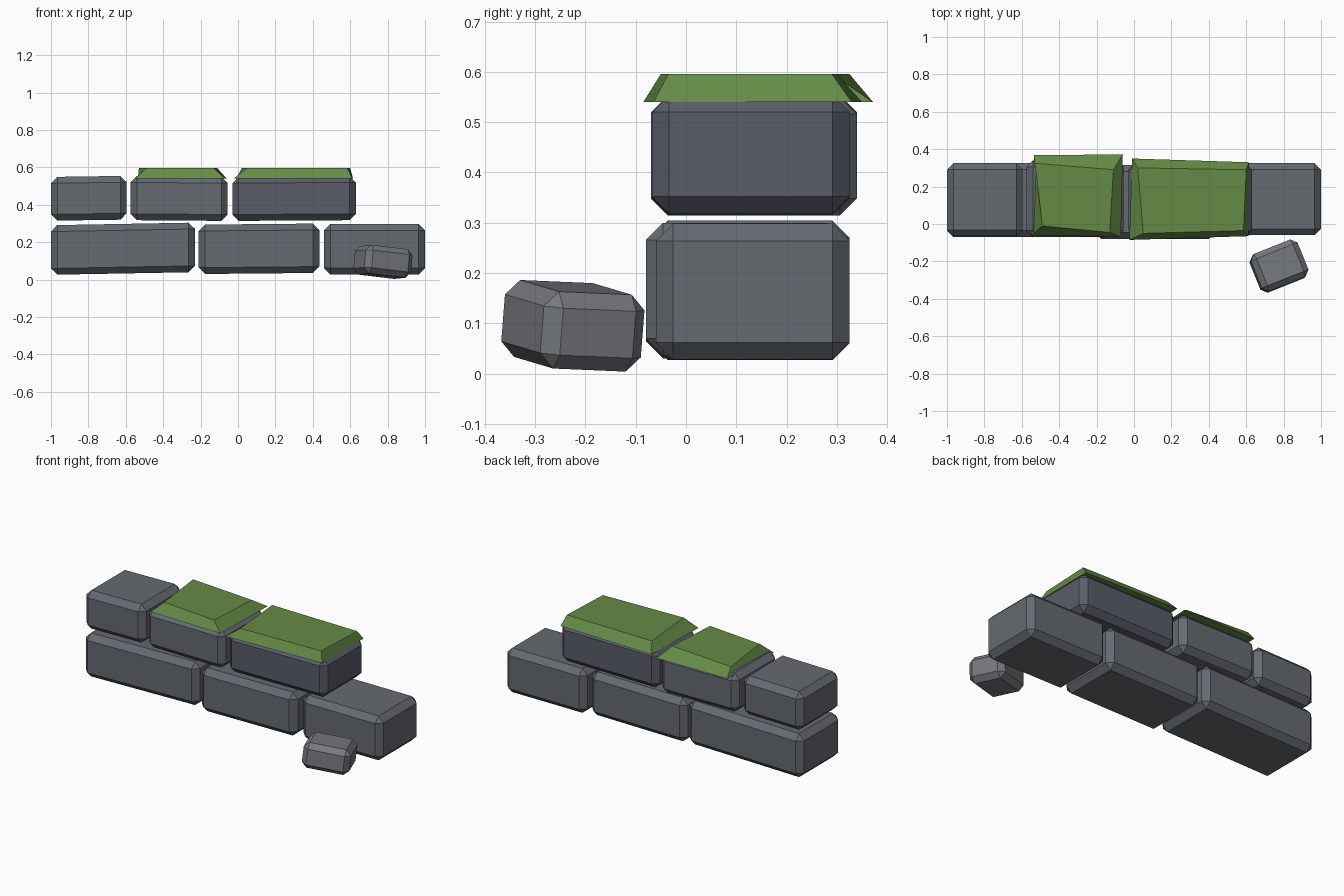
import bpy
from mathutils import Matrix, Vector

if "Cube" in bpy.data.objects:
    bpy.data.objects.remove(bpy.data.objects["Cube"])


def make_mesh(name, verts, faces, color):
    me = bpy.data.meshes.new(name)
    me.from_pydata(verts, [], faces)
    me.materials.append(color)
    ob = bpy.data.objects.new(name, me)
    bpy.context.collection.objects.link(ob)
    return ob


def material(name, rgb):
    m = bpy.data.materials.new(name)
    m.diffuse_color = (*rgb, 1)
    m.use_nodes = True
    m.node_tree.nodes["Principled BSDF"].inputs["Base Color"].default_value = m.diffuse_color
    return m


stone = material("stone", (0.13, 0.145, 0.165))
dark_stone = material("dark_stone", (0.10, 0.11, 0.14))
light_stone = material("light_stone", (0.18, 0.19, 0.205))
moss = material("moss", (0.13, 0.26, 0.06))

# Hexahedron faces: bottom ring 0-3, top ring 4-7
HEX = [(3, 2, 1, 0), (4, 5, 6, 7), (0, 1, 5, 4), (1, 2, 6, 5), (2, 3, 7, 6), (3, 0, 4, 7)]


def block(name, x, y, z, slope=0.0, bevel=0.034, color=stone):
    """Chamfered stone; slope lifts its right end."""
    verts = []
    for k in (0, 1):
        for i, j in ((0, 0), (1, 0), (1, 1), (0, 1)):
            verts.append((x[i], y[j], z[k] + slope * (i - 0.5)))
    ob = make_mesh(name, verts, HEX, color)
    b = ob.modifiers.new("chamfer", 'BEVEL')
    b.width, b.segments, b.limit_method = bevel, 1, 'NONE'
    return ob


# Lower course
block("lower_block_left", (-1.0, -0.23), (-0.07, 0.325), (0.033, 0.298), 0.014)
block("lower_block_middle", (-0.21, 0.435), (-0.08, 0.315), (0.033, 0.297), 0.006)
block("lower_block_right", (0.46, 1.0), (-0.06, 0.325), (0.028, 0.298))

# Upper course
block("upper_block_left", (-1.0, -0.595), (-0.065, 0.325), (0.318, 0.552), 0.006)
block("upper_block_middle", (-0.575, -0.055), (-0.07, 0.34), (0.316, 0.552), -0.004)
block("upper_block_right", (-0.03, 0.63), (-0.068, 0.325), (0.316, 0.552), 0.004, color=dark_stone)

# Moss caps: irregular tapered slabs
def cap(name, base, top):
    make_mesh(name, [(x, y, 0.54) for x, y in base] + [(x, y, 0.596) for x, y in top], HEX, moss)


cap("moss_middle",
    [(-0.55, -0.06), (-0.07, -0.07), (-0.06, 0.372), (-0.535, 0.368)],
    [(-0.49, -0.01), (-0.13, -0.045), (-0.11, 0.29), (-0.53, 0.325)])
cap("moss_right",
    [(-0.025, -0.085), (0.612, -0.065), (0.615, 0.33), (-0.01, 0.35)],
    [(0.05, -0.05), (0.585, -0.035), (0.60, 0.29), (0.02, 0.30)])

# Fallen stone
rock = block("fallen_stone", (-0.135, 0.135), (-0.108, 0.108), (-0.077, 0.077), 0, 0.03, light_stone)
rock.data.transform(Matrix.Translation(Vector((0.775, -0.225, 0.095)))
                    @ Matrix.Rotation(0.38, 4, 'Z')
                    @ Matrix.Rotation(0.11, 4, 'Y')
                    @ Matrix.Rotation(-0.04, 4, 'X'))
